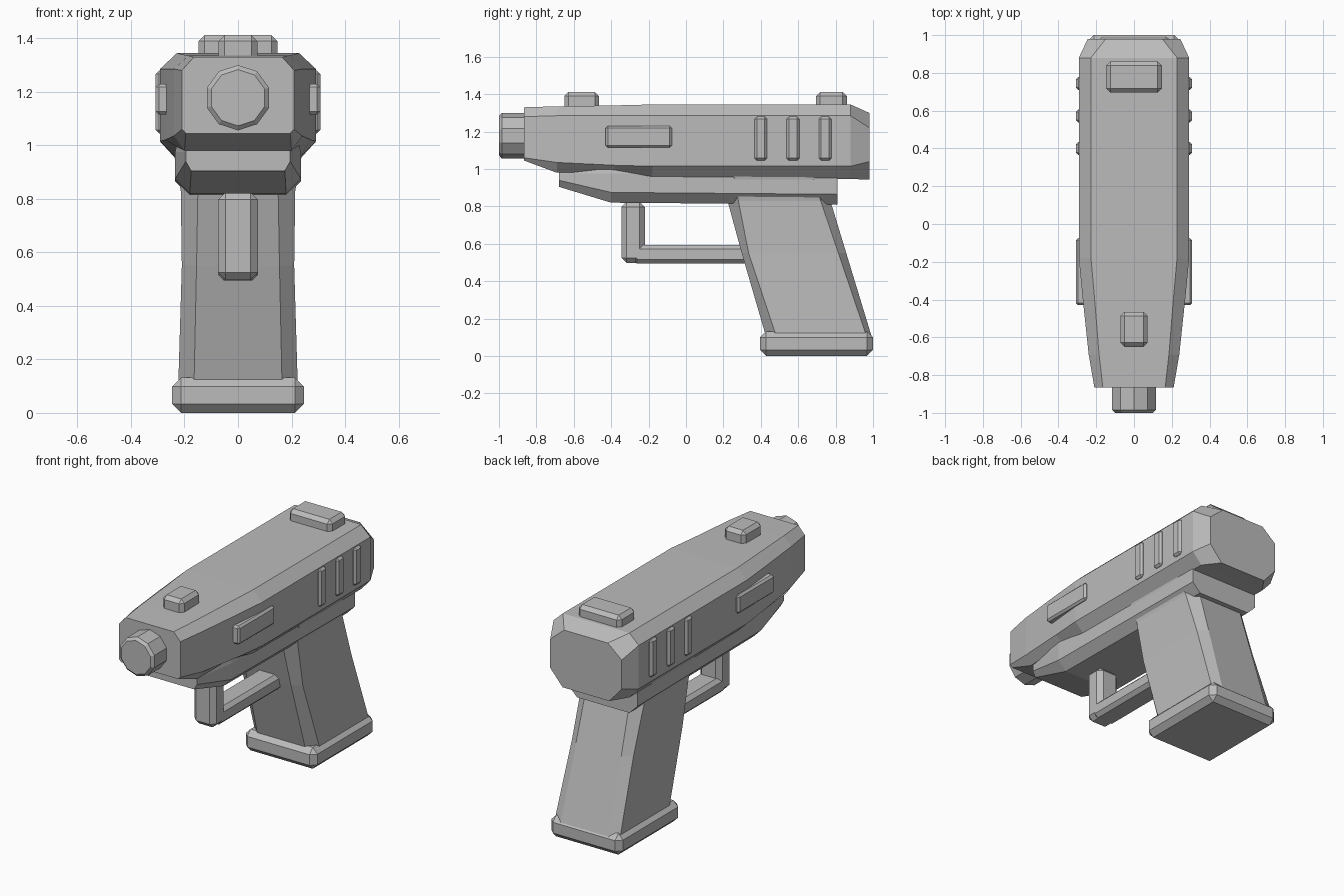
import bpy
import bmesh
import math
from mathutils import Matrix, Vector

if "Cube" in bpy.data.objects:
    bpy.data.objects.remove(bpy.data.objects["Cube"])

GREY = (0.5, 0.5, 0.5, 1)
grey = bpy.data.materials.new("grey")
grey.use_nodes = True
grey.diffuse_color = GREY
grey.node_tree.nodes["Principled BSDF"].inputs["Base Color"].default_value = GREY


def finish(name, bm):
    bmesh.ops.recalc_face_normals(bm, faces=bm.faces)
    mesh = bpy.data.meshes.new(name)
    bm.to_mesh(mesh)
    bm.free()
    mesh.materials.append(grey)
    obj = bpy.data.objects.new(name, mesh)
    bpy.context.collection.objects.link(obj)
    return obj


def block(name, low, high, bevel):
    """Box between two corners with chamfered edges."""
    low, high = Vector(low), Vector(high)
    bm = bmesh.new()
    place = Matrix.Translation((low + high) / 2) @ Matrix.Diagonal((high - low).to_4d())
    bmesh.ops.create_cube(bm, size=1, matrix=place)
    bmesh.ops.bevel(bm, geom=bm.edges[:], offset=bevel, segments=1, affect='EDGES')
    return finish(name, bm)


def loft(name, rings):
    """Skin a row of closed rings and cap both ends."""
    bm = bmesh.new()
    rows = [[bm.verts.new(p) for p in ring] for ring in rings]
    for a, b in zip(rows, rows[1:]):
        for i in range(len(a)):
            j = (i + 1) % len(a)
            bm.faces.new((a[i], a[j], b[j], b[i]))
    bm.faces.new(rows[0])
    bm.faces.new(rows[-1])
    return finish(name, bm)


def mirrored(half):
    """Close a right-hand half ring by reflecting it across x = 0."""
    return half + [(-x, y, z) for x, y, z in reversed(half)]


def section(y, top_w, top, side_w, shoulder, hip, bottom_w, bottom):
    return mirrored([(top_w, y, top), (side_w, y, shoulder),
                     (side_w, y, hip), (bottom_w, y, bottom)])


# Slide: chamfered body that tapers to the muzzle and closes at the back
loft("slide", [
    section(-0.865, 0.165, 1.33, 0.21, 1.28, 1.06, 0.195, 1.045),
    section(-0.69, 0.185, 1.335, 0.24, 1.285, 1.035, 0.2, 0.98),
    section(-0.38, 0.21, 1.34, 0.273, 1.285, 1.02, 0.215, 0.985),
    section(-0.18, 0.228, 1.345, 0.292, 1.285, 1.015, 0.23, 0.955),
    section(0.88, 0.228, 1.345, 0.292, 1.285, 1.015, 0.23, 0.947),
    section(0.98, 0.15, 1.3, 0.245, 1.22, 1.04, 0.16, 0.943),
])

# Frame under the slide
loft("frame", [
    section(-0.68, 0.19, 1.0, 0.195, 0.975, 0.94, 0.175, 0.905),
    section(-0.4, 0.23, 1.0, 0.235, 0.975, 0.875, 0.18, 0.82),
    section(0.81, 0.23, 1.0, 0.235, 0.975, 0.865, 0.18, 0.81),
])


# Barrel: ten-sided tube with a chamfered muzzle
def barrel_ring(y, radius):
    return [(radius * math.sin(math.tau * i / 10), y,
             1.178 + radius * math.cos(math.tau * i / 10)) for i in range(10)]


loft("barrel", [barrel_ring(-1, 0.105), barrel_ring(-0.985, 0.122), barrel_ring(-0.8, 0.122)])


# Grip: raked eight-sided column
def grip_ring(z, front, front_side, back_side, back, side_w, edge_w):
    return mirrored([(edge_w, front, z), (side_w, front_side, z),
                     (side_w, back_side, z), (edge_w, back, z)])


loft("grip", [
    grip_ring(0.08, 0.435, 0.492, 0.974, 1.0, 0.224, 0.165),
    grip_ring(0.55, 0.298, 0.335, 0.815, 0.857, 0.21, 0.155),
    grip_ring(0.83, 0.222, 0.28, 0.72, 0.772, 0.214, 0.15),
    grip_ring(0.97, 0.185, 0.255, 0.675, 0.73, 0.24, 0.15),
])
block("grip_base", (-0.246, 0.395, 0), (0.246, 1.0, 0.132), 0.033)

# Trigger guard
block("guard_front", (-0.075, -0.345, 0.497), (0.075, -0.22, 0.825), 0.028)
block("guard_bottom", (-0.075, -0.285, 0.495), (0.075, 0.36, 0.595), 0.022)

# Sights
block("front_sight", (-0.072, -0.65, 1.3), (0.072, -0.465, 1.412), 0.022)
block("rear_sight", (-0.147, 0.695, 1.3), (0.147, 0.86, 1.412), 0.022)

# Raised side details on both sides
for label, side in (("left", 1), ("right", -1)):
    inner, outer = sorted((side * 0.255, side * 0.308))
    block(label + "_side_plate", (inner, -0.43, 1.115), (outer, -0.075, 1.23), 0.012)
    for i in range(3):
        y = 0.4 + i * 0.172
        block(f"{label}_slide_rib_{i + 1}", (inner, y - 0.034, 1.045),
              (outer, y + 0.034, 1.28), 0.013)
